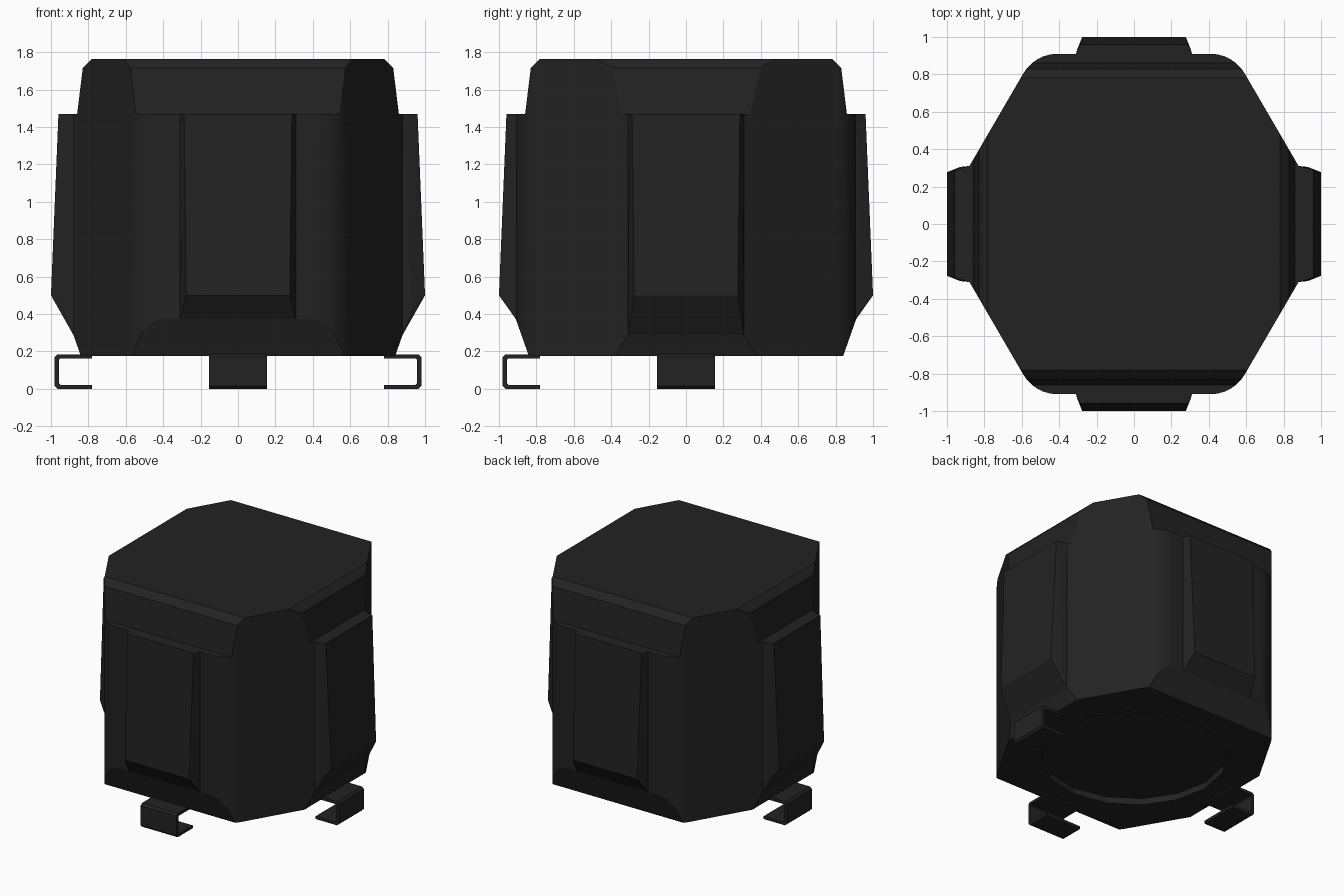
import bpy, bmesh, math
from mathutils import Matrix, Vector

if "Cube" in bpy.data.objects:
    bpy.data.objects.remove(bpy.data.objects["Cube"])

black = bpy.data.materials.new("matte black")
black.diffuse_color = (0.0165, 0.0165, 0.0165, 1)
black.use_nodes = True
black.node_tree.nodes["Principled BSDF"].inputs["Base Color"].default_value = black.diffuse_color


def add(name, bm, angle=None, smooth=False):
    bmesh.ops.recalc_face_normals(bm, faces=bm.faces[:])
    me = bpy.data.meshes.new(name)
    bm.to_mesh(me)
    bm.free()
    me.materials.append(black)
    ob = bpy.data.objects.new(name, me)
    bpy.context.collection.objects.link(ob)
    if angle is not None:
        ob.rotation_euler.z = angle
    return ob


def extrude(points, vec):
    bm = bmesh.new()
    f = bm.faces.new([bm.verts.new(p) for p in points])
    g = bmesh.ops.extrude_face_region(bm, geom=[f])
    bmesh.ops.translate(bm, vec=vec, verts=[v for v in g["geom"] if isinstance(v, bmesh.types.BMVert)])
    f2 = [f] if f.is_valid else []
    if f2 and len(bm.faces) < len(points) + 2:
        bm.faces.new([v for v in f.verts])
    return bm


def cut(ob, cutter):
    m = ob.modifiers.new("cut", 'BOOLEAN')
    m.operation, m.solver, m.object = 'DIFFERENCE', 'EXACT', cutter
    bpy.context.view_layer.update()
    bpy.context.view_layer.objects.active = ob
    bpy.ops.object.modifier_apply(modifier=m.name)
    bpy.data.objects.remove(cutter)


QUARTERS = [i * math.pi / 2 for i in range(4)]
Z0, Z1 = 0.175, 1.765

# body: octagonal prism with rounded front and back corners
quad = [(0.88, 0.31)] + [(0.41 + 0.21 * math.cos(a), 0.70 + 0.21 * math.sin(a))
                         for a in (math.radians(30 + 10 * i) for i in range(7))]
half = quad + [(-x, y) for x, y in reversed(quad)]
outline = half + [(-x, -y) for x, y in half]
bm = extrude([(x, y, Z0) for x, y in outline], (0, 0, Z1 - Z0))

# sloping undercut on the four main sides
for a in QUARTERS:
    r = Matrix.Rotation(a, 3, 'Z')
    res = bmesh.ops.bisect_plane(bm, geom=bm.verts[:] + bm.edges[:] + bm.faces[:], dist=1e-5,
                                 plane_co=r @ Vector((0.84, 0, Z0)),
                                 plane_no=r @ Vector((0.255, 0, -0.09)), clear_outer=True)
    bmesh.ops.holes_fill(bm, edges=[e for e in bm.edges if e.is_boundary], sides=0)
body = add("body", bm)

# stepped and bevelled upper rim
rim = [(0.86, 1.47), (0.83, 1.715), (0.73, 1.815), (1.2, 1.815), (1.2, 1.47)]
for a in QUARTERS:
    cut(body, add("rim_cutter", extrude([(x, -1, z) for x, z in rim], (0, 2, 0)), a))

# round recess underneath
bm = bmesh.new()
bmesh.ops.create_cone(bm, cap_ends=True, segments=16, radius1=0.66, radius2=0.66, depth=0.2,
                      matrix=Matrix.Translation((0, 0, 0.125)))
cut(body, add("recess_cutter", bm))

bpy.ops.object.select_all(action='DESELECT')
body.select_set(True)
bpy.context.view_layer.objects.active = body
bpy.ops.object.shade_smooth_by_angle(angle=math.radians(15))

# raised tapered panel on each main side
for a, name, base in zip(QUARTERS, ("right", "back", "left", "front"), (0.88, 0.91, 0.88, 0.91)):
    zb = 0.43 - (0.93 - base) * 0.255 / 0.09
    pts = [(base, 0.31, 1.47), (base, 0.31, zb), (0.96, 0.288, 1.47),
           (1.0, 0.277, 0.50), (0.93, 0.305, 0.43)]
    bm = bmesh.new()
    for x, y, z in pts:
        bm.verts.new((x, y, z))
        bm.verts.new((x, -y, z))
    bmesh.ops.convex_hull(bm, input=bm.verts[:])
    bmesh.ops.dissolve_limit(bm, angle_limit=0.01, verts=bm.verts[:], edges=bm.edges[:])
    add(name + "_panel", bm, a)

# bent strip feet on three sides (none at the back)
strip = [(0.78, 0.0), (0.965, 0.0), (0.98, 0.015), (0.98, 0.17), (0.965, 0.185), (0.78, 0.185),
         (0.78, 0.163), (0.95, 0.163), (0.958, 0.155), (0.958, 0.03), (0.95, 0.022), (0.78, 0.022)]
for a, name in ((0, "right"), (math.pi, "left"), (-math.pi / 2, "front")):
    add(name + "_foot", extrude([(x, -0.155, z) for x, z in strip], (0, 0.31, 0)), a)
